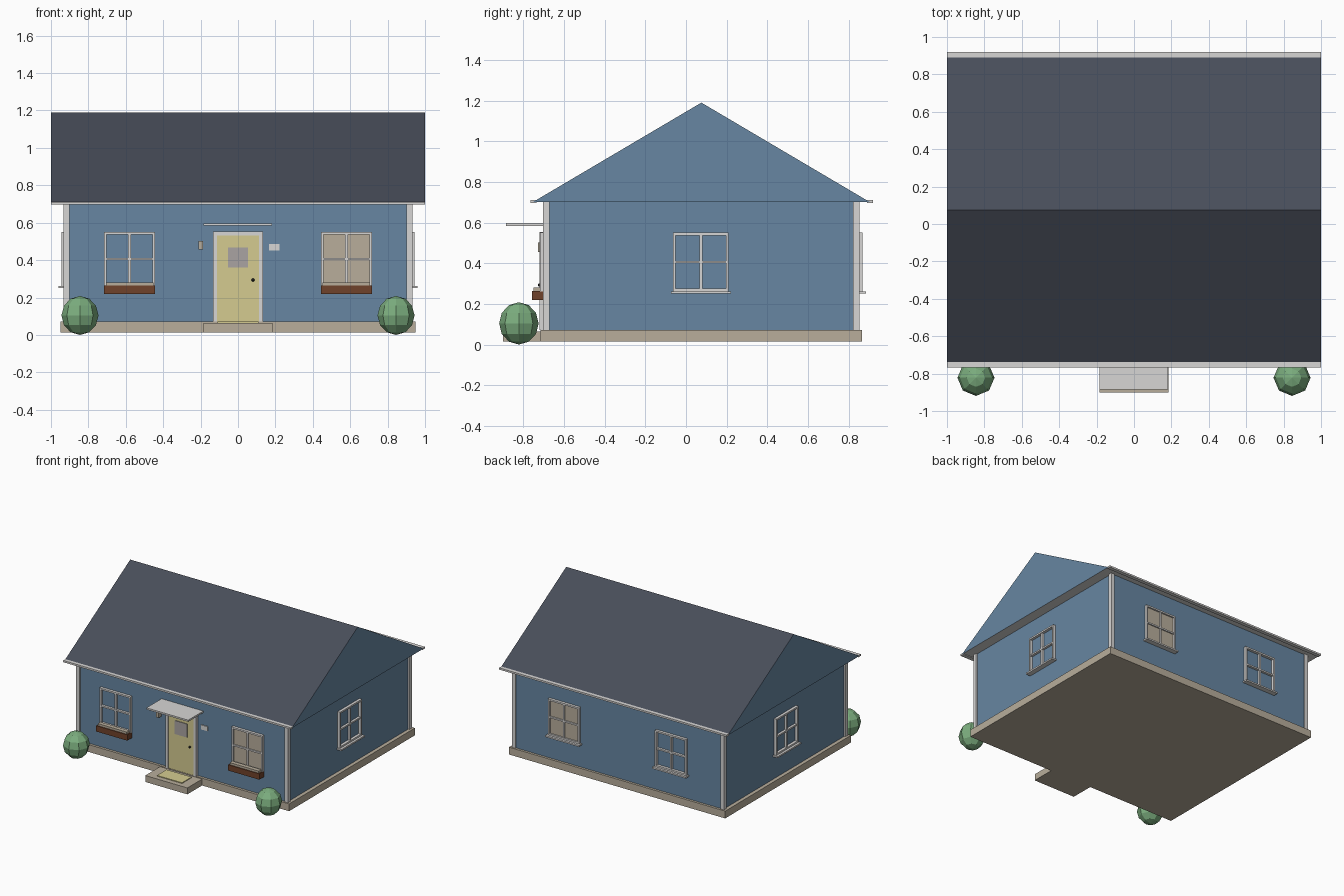
import bpy, bmesh, math
from mathutils import Matrix, Vector

if "Cube" in bpy.data.objects:
    bpy.data.objects.remove(bpy.data.objects["Cube"])


def material(name, r, g, b):
    m = bpy.data.materials.new(name)
    m.diffuse_color = (r, g, b, 1)
    m.use_nodes = True
    m.node_tree.nodes["Principled BSDF"].inputs["Base Color"].default_value = m.diffuse_color
    return m


WALL = material("wall_blue", 0.135, 0.24, 0.36)
ROOF = material("roof_slate", 0.065, 0.075, 0.1)
TRIM = material("trim_white", 0.68, 0.67, 0.66)
STONE = material("stone_beige", 0.48, 0.42, 0.33)
DOOR = material("door_yellow", 0.66, 0.6, 0.28)
LEAF = material("bush_green", 0.2, 0.42, 0.21)
WOOD = material("planter_brown", 0.16, 0.055, 0.024)
DARK = material("knob_black", 0.02, 0.02, 0.02)
GLASS = material("door_glass_grey", 0.4, 0.37, 0.36)


def finish(name, bm, *mats):
    me = bpy.data.meshes.new(name)
    bmesh.ops.recalc_face_normals(bm, faces=bm.faces)
    bm.to_mesh(me)
    bm.free()
    for m in mats:
        me.materials.append(m)
    ob = bpy.data.objects.new(name, me)
    bpy.context.collection.objects.link(ob)
    return ob


def box(name, x, y, z, mat, place=Matrix()):
    """Box from (min, max) ranges, optionally placed by a matrix."""
    bm = bmesh.new()
    bmesh.ops.create_cube(bm, size=1)
    lo, hi = Vector((x[0], y[0], z[0])), Vector((x[1], y[1], z[1]))
    for v in bm.verts:
        v.co = place @ Vector([lo[i] + (v.co[i] + 0.5) * (hi[i] - lo[i]) for i in range(3)])
    return finish(name, bm, mat)


MID = 0.0755  # house centre line in y

# Foundation, step and walls
box("foundation", (-0.95, 0.95), (-0.715, 0.865), (0.014, 0.072), STONE)
box("front_step", (-0.185, 0.185), (-0.9, -0.71), (0.014, 0.065), STONE)
box("door_mat", (-0.11, 0.11), (-0.86, -0.74), (0.065, 0.071), DOOR)
box("walls", (-0.921, 0.921), (-0.695, 0.846), (0.072, 0.7), WALL)

# Corner boards
for sx in (-1, 1):
    for sy in (-1, 1):
        xs = sorted((sx * 0.9, sx * 0.932))
        ys = sorted((MID + sy * 0.746, MID + sy * 0.779))
        box("corner_board", xs, ys, (0.072, 0.7), TRIM)

# Roof prism: slate slopes, blue gables, pale underside
bm = bmesh.new()
profile = [(MID - 0.827, 0.702), (MID + 0.827, 0.702), (MID, 1.19)]
face = bm.faces.new([bm.verts.new((-1, y, z)) for y, z in profile])
ext = bmesh.ops.extrude_face_region(bm, geom=[face])
for v in ext["geom"]:
    if isinstance(v, bmesh.types.BMVert):
        v.co.x = 1
bmesh.ops.recalc_face_normals(bm, faces=bm.faces)
for f in bm.faces:
    f.normal_update()
    f.material_index = 1 if abs(f.normal.x) > 0.9 else (2 if f.normal.z < -0.9 else 0)
finish("roof", bm, ROOF, WALL, TRIM)

# Gutters along both eaves
box("front_gutter", (-1, 1), (-0.766, -0.735), (0.696, 0.71), TRIM)
box("back_gutter", (-1, 1), (0.89, 0.919), (0.696, 0.71), TRIM)


def window(side, place, blind=False, planter=False):
    """Four-pane window; local x along the wall, -y outward, wall at y = 0."""
    w, z0, z1, t, d = 0.137, 0.262, 0.55, 0.013, -0.022
    zm = (z0 + z1) / 2
    for s in (-1, 1):
        box(side + "_window_stile", sorted((s * w, s * (w - t))), (d, 0), (z0, z1), TRIM, place)
    for z in (z0, z1 - t):
        box(side + "_window_rail", (-w + t, w - t), (d, 0), (z, z + t), TRIM, place)
    box(side + "_window_mullion", (-0.007, 0.007), (d + 0.004, 0), (z0 + t, z1 - t), TRIM, place)
    box(side + "_window_crossbar", (-w + t, w - t), (d + 0.003, 0),
        (zm - 0.006, zm + 0.006), TRIM, place)
    if blind:
        box(side + "_window_blind", (-w + t, w - t), (-0.009, 0), (z0 + t, z1 - t), STONE, place)
    if planter:
        box(side + "_planter", (-w, w), (-0.062, 0), (0.218, 0.264), WOOD, place)
        box(side + "_planter_sill", (-0.127, 0.127), (-0.055, d), (0.264, 0.281), STONE, place)
    else:
        box(side + "_window_sill", (-0.148, 0.148), (-0.04, 0), (0.25, z0), TRIM, place)


def on_wall(x, y, angle):
    return Matrix.Translation((x, y, 0)) @ Matrix.Rotation(math.radians(angle), 4, 'Z')


# Windows: blinds are drawn on the right half of front and back
for s in (-1, 1):
    window("front", on_wall(s * 0.58, -0.695, 0), blind=s > 0, planter=True)
    window("back", on_wall(s * 0.47, 0.846, 180), blind=s > 0)
    window("side", on_wall(s * 0.921, 0.073, s * 90))

# Door, frame, pane and knob
box("door", (-0.115, 0.115), (-0.712, -0.69), (0.072, 0.531), DOOR)
for s in (-1, 1):
    box("door_jamb", sorted((s * 0.113, s * 0.134)), (-0.72, -0.69), (0.072, 0.553), TRIM)
box("door_head", (-0.113, 0.113), (-0.72, -0.69), (0.531, 0.553), TRIM)
box("door_pane", (-0.054, 0.054), (-0.717, -0.711), (0.36, 0.467), GLASS)
bm = bmesh.new()
bmesh.ops.create_uvsphere(bm, u_segments=8, v_segments=6, radius=0.009,
                          matrix=Matrix.Translation((0.08, -0.72, 0.293)))
finish("door_knob", bm, DARK)

# Canopy, wall lamp and wall plate beside the door
box("door_canopy", (-0.185, 0.182), (-0.885, -0.69), (0.584, 0.597), TRIM)
box("wall_lamp", (-0.211, -0.187), (-0.728, -0.69), (0.456, 0.502), STONE)
box("wall_plate", (0.167, 0.223), (-0.703, -0.69), (0.45, 0.486), TRIM)

# Low-poly bushes at the front corners
for s in (-1, 1):
    bm = bmesh.new()
    bmesh.ops.create_uvsphere(bm, u_segments=8, v_segments=6, radius=1)
    for v in bm.verts:
        v.co = Vector((s * 0.845 + v.co.x * 0.099, -0.822 + v.co.y * 0.097, 0.104 + v.co.z * 0.104))
    finish("bush", bm, LEAF)
